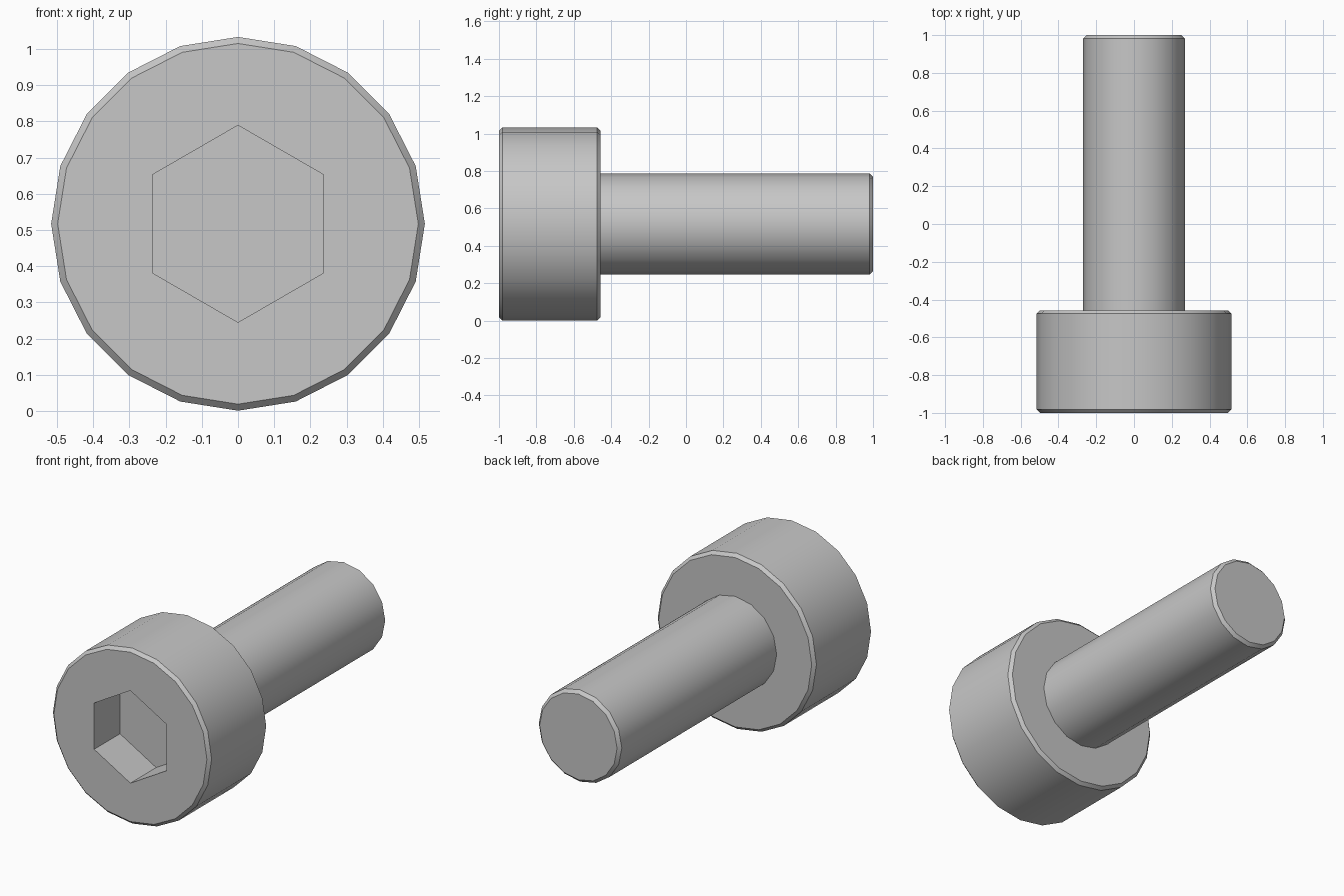
import bpy, bmesh, math

cube = bpy.data.objects.get("Cube")
if cube:
    bpy.data.objects.remove(cube, do_unlink=True)

AXIS_Z = 0.517       # height of the bolt axis
CHAMFER = 0.018

steel = bpy.data.materials.new("grey steel")
steel.use_nodes = True
steel.diffuse_color = (0.57, 0.57, 0.57, 1)
steel.node_tree.nodes["Principled BSDF"].inputs["Base Color"].default_value = (0.57, 0.57, 0.57, 1)


def ring(bm, sides, radius, y):
    """Regular polygon around the bolt axis with a corner at the top."""
    angles = [2 * math.pi * i / sides for i in range(sides)]
    return [bm.verts.new((radius * math.sin(a), y, AXIS_Z + radius * math.cos(a)))
            for a in angles]


def skin(bm, rings):
    """Join consecutive rings with quads."""
    for a, b in zip(rings, rings[1:]):
        for i in range(len(a)):
            j = (i + 1) % len(a)
            bm.faces.new((a[i], a[j], b[j], b[i]))


def loop_edges(bm, verts):
    return [bm.edges.get((v, verts[i - 1])) for i, v in enumerate(verts)]


def finish(bm, name):
    bmesh.ops.recalc_face_normals(bm, faces=bm.faces)
    mesh = bpy.data.meshes.new(name)
    bm.to_mesh(mesh)
    bm.free()
    mesh.materials.append(steel)
    obj = bpy.data.objects.new(name, mesh)
    bpy.context.collection.objects.link(obj)
    bpy.ops.object.select_all(action='DESELECT')
    obj.select_set(True)
    bpy.context.view_layer.objects.active = obj
    bpy.ops.object.shade_smooth_by_angle(angle=math.radians(30))


# Head: chamfered cylinder with a hexagonal socket sunk into the front
FRONT, BACK, R = -1.0, -0.457, 0.516
bm = bmesh.new()
outer = [ring(bm, 20, r, y) for r, y in (
    (R - CHAMFER, FRONT), (R, FRONT + CHAMFER),
    (R, BACK - CHAMFER), (R - CHAMFER, BACK))]
skin(bm, outer)
bm.faces.new(outer[-1])
socket = [ring(bm, 6, 0.272, y) for y in (FRONT, FRONT + 0.24)]
skin(bm, socket)
bm.faces.new(socket[-1])
bmesh.ops.triangle_fill(bm, use_beauty=True, normal=(0, -1, 0),
                        edges=loop_edges(bm, outer[0]) + loop_edges(bm, socket[0]))
finish(bm, "socket_head")

# Shank: plain rod with a chamfered tip, seated slightly inside the head
TIP, R = 1.0, 0.27
bm = bmesh.new()
rod = [ring(bm, 16, r, y) for r, y in (
    (R, BACK - 0.01), (R, TIP - CHAMFER), (R - CHAMFER, TIP))]
skin(bm, rod)
bm.faces.new(rod[0])
bm.faces.new(rod[-1])
finish(bm, "shank")
